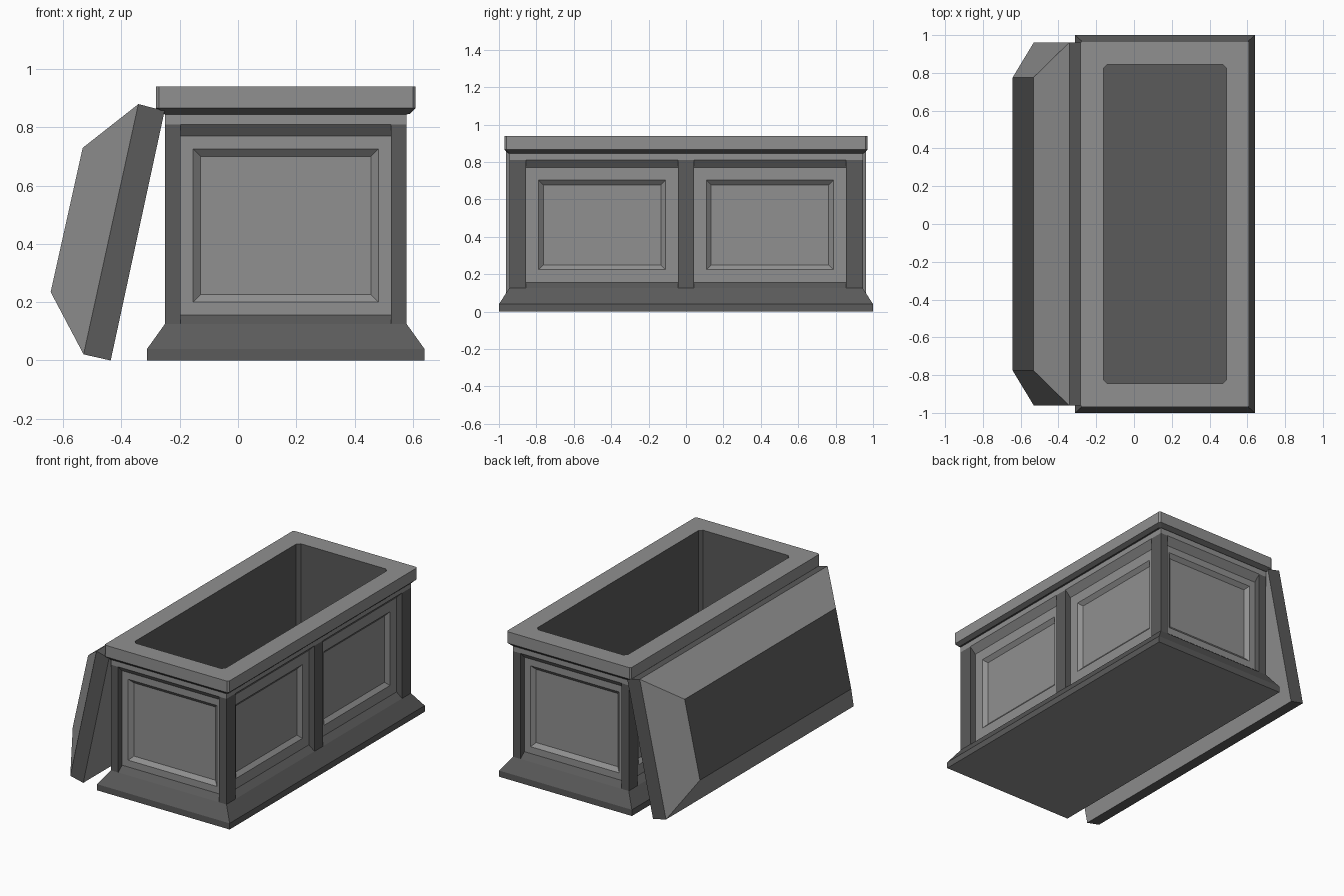
import bpy, bmesh, math
from mathutils import Vector

if "Cube" in bpy.data.objects:
    bpy.data.objects.remove(bpy.data.objects["Cube"])

CX = 0.164  # centre of the chest; the lid leans on its left


def material(name, v):
    m = bpy.data.materials.new(name)
    m.diffuse_color = (v, v, v, 1)
    m.use_nodes = True
    m.node_tree.nodes["Principled BSDF"].inputs["Base Color"].default_value = m.diffuse_color
    return m


STONES = [material("stone", 0.28), material("dark_stone", 0.103)]


def finish(bm, name, is_dark):
    """Make the object; is_dark(face, centre) picks the darker stone."""
    bmesh.ops.recalc_face_normals(bm, faces=bm.faces[:])
    bm.normal_update()
    for f in bm.faces:
        f.material_index = int(is_dark(f, f.calc_center_median() - Vector((CX, 0, 0))))
    me = bpy.data.meshes.new(name)
    bm.to_mesh(me)
    bm.free()
    for m in STONES:
        me.materials.append(m)
    ob = bpy.data.objects.new(name, me)
    bpy.context.collection.objects.link(ob)
    return ob


def loft(bm, rings):
    """Rings are (half x, half y, z, corner chamfer); both ends are capped."""
    loops = []
    for hx, hy, z, c in rings:
        pts = [(hx, hy - c), (hx - c, hy), (c - hx, hy), (-hx, hy - c),
               (-hx, c - hy), (c - hx, -hy), (hx - c, -hy), (hx, c - hy)]
        loops.append([bm.verts.new((CX + x, y, z)) for x, y in pts])
    for a, b in zip(loops, loops[1:]):
        for i in range(8):
            j = (i + 1) % 8
            bm.faces.new((a[i], a[j], b[j], b[i]))
    bm.faces.new(loops[0][::-1])
    bm.faces.new(loops[-1])
    bmesh.ops.remove_doubles(bm, verts=bm.verts[:], dist=1e-5)
    bmesh.ops.recalc_face_normals(bm, faces=bm.faces[:])


def box(name, x0, x1, y0, y1, z0, z1):
    bm = bmesh.new()
    bmesh.ops.create_cube(bm, size=1)
    for v in bm.verts:
        v.co = ((x0 + x1) / 2 + v.co.x * (x1 - x0),
                (y0 + y1) / 2 + v.co.y * (y1 - y0),
                (z0 + z1) / 2 + v.co.z * (z1 - z0))
    return finish(bm, name, lambda f, c: True)


# Hollow chest: plinth, recessed wall, frieze, overhanging rim, cavity
bm = bmesh.new()
loft(bm, [(0.476, 1.0, 0, 0), (0.476, 1.0, 0.04, 0),
          (0.415, 0.945, 0.125, 0), (0.375, 0.905, 0.157, 0),
          (0.375, 0.905, 0.77, 0), (0.415, 0.945, 0.81, 0),
          (0.415, 0.945, 0.845, 0), (0.425, 0.95, 0.846, 0.01),
          (0.446, 0.97, 0.866, 0.01), (0.446, 0.97, 0.94, 0.01),
          (0.325, 0.845, 0.94, 0.02), (0.325, 0.845, 0.1, 0.02)])

# Divide the walls where the posts stand
cuts = [((0, y, 0), (0, 1, 0)) for y in (-0.855, -0.043, 0.043, 0.855)]
cuts += [((CX + x, 0, 0), (1, 0, 0)) for x in (-0.362, 0.362)]
for co, no in cuts:
    bmesh.ops.bisect_plane(bm, geom=bm.verts[:] + bm.edges[:] + bm.faces[:],
                           plane_co=co, plane_no=no, dist=1e-6)

# Sunken bevelled panels between the posts
bm.normal_update()
for axis, wall, margin in ((0, 0.375, 0.067), (1, 0.905, 0.044)):
    faces = []
    for f in bm.faces:
        c = f.calc_center_median() - Vector((CX, 0, 0))
        if (abs(f.normal[axis]) > 0.99 and abs(abs(c[axis]) - wall) < 0.001
                and 0.3 < c.z < 0.6 and f.calc_area() > 0.2):
            faces.append(f)
    bmesh.ops.inset_individual(bm, faces=faces, thickness=margin,
                               use_even_offset=True)
    bmesh.ops.inset_individual(bm, faces=faces, thickness=0.025, depth=-0.022,
                               use_even_offset=True)


def body_dark(f, c):
    plinth = 0.01 < c.z < 0.156 and max(abs(c.x) - 0.33, abs(c.y) - 0.85) > 0
    cavity = abs(c.x) < 0.33 and abs(c.y) < 0.85 and 0.05 < c.z < 0.93
    under_rim = 0.8452 < c.z < 0.865
    return plinth or cavity or under_rim


finish(bm, "chest_body", body_dark)

# Corner posts and the middle post of each long side
for sx, side in ((-1, "left"), (1, "right")):
    xs = sorted((CX + sx * 0.362, CX + sx * 0.415))
    for y0, y1, place in ((-0.945, -0.855, "front"), (-0.043, 0.043, "middle"),
                          (0.855, 0.945, "back")):
        box(f"post_{side}_{place}", *xs, y0, y1, 0.122, 0.81)

# Hipped lid leaning against the left side
slab = [(-0.342, 0.88), (-0.252, 0.857), (-0.437, 0.0), (-0.53, 0.021)]
crown = [(-0.533, 0.73), (-0.643, 0.235)]
bm = bmesh.new()
for pts, hy in ((slab, 0.962), (crown, 0.775)):
    for x, z in pts:
        for s in (-1, 1):
            bm.verts.new((x, s * hy, z))
bmesh.ops.convex_hull(bm, input=bm.verts[:])
bmesh.ops.dissolve_limit(bm, angle_limit=math.radians(3),
                         verts=bm.verts[:], edges=bm.edges[:])
out = Vector((-0.977, 0, 0.215))  # direction the lid's outer face looks


def lid_dark(f, c):
    d = f.normal.dot(out)  # slab edges and the flat outer face
    return abs(d) < 0.1 or d > 0.98


finish(bm, "leaning_lid", lid_dark)
